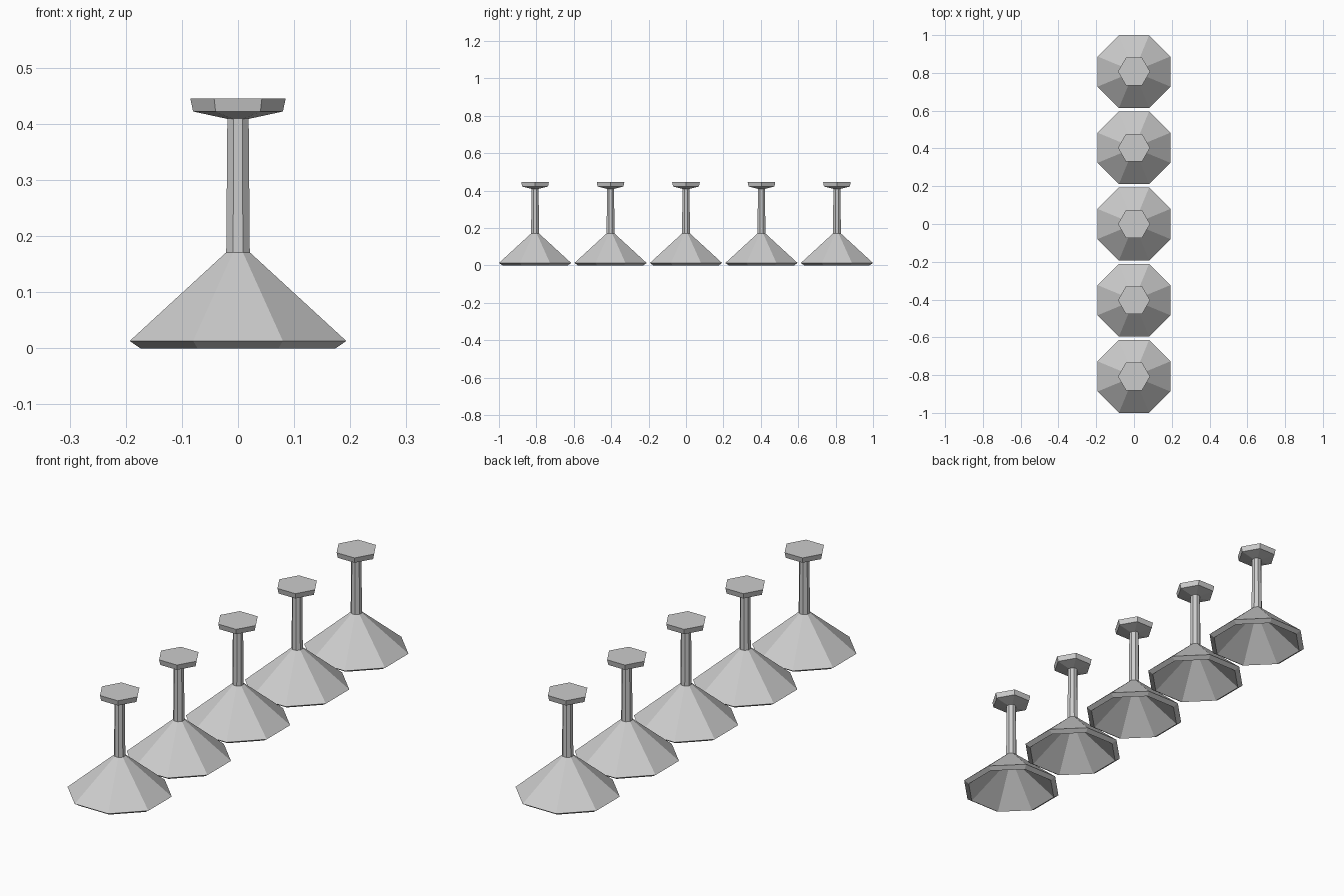
import bpy
import bmesh
from math import cos, sin, pi

cube = bpy.data.objects.get("Cube")
if cube:
    bpy.data.objects.remove(cube, do_unlink=True)

# Single plain grey finish
grey = bpy.data.materials.new("grey_metal")
grey.use_nodes = True
colour = (0.6, 0.6, 0.6, 1)
grey.diffuse_color = colour
grey.node_tree.nodes["Principled BSDF"].inputs["Base Color"].default_value = colour


def lathe(name, profile, sides, turn):
    """Flat-sided solid of revolution from (radius, height) pairs, low to high."""
    bm = bmesh.new()
    rings = [[bm.verts.new((r * cos(turn + 2 * pi * i / sides),
                            r * sin(turn + 2 * pi * i / sides), z))
              for i in range(sides)] for r, z in profile]
    for low, high in zip(rings, rings[1:]):
        for i in range(sides):
            j = (i + 1) % sides
            bm.faces.new((low[i], low[j], high[j], high[i]))
    bm.faces.new(rings[0][::-1])
    bm.faces.new(rings[-1])
    bmesh.ops.recalc_face_normals(bm, faces=bm.faces)
    mesh = bpy.data.meshes.new(name)
    bm.to_mesh(mesh)
    bm.free()
    mesh.materials.append(grey)
    return mesh


flat = 1 / cos(pi / 8)  # octagon flat distance to corner radius
eighth = pi / 8

# Hollow octagonal shade: inner cone, bevelled lip, outer cone
shade = lathe("shade", [(0.01, 0.15), (0.174 * flat, 0), (0.193 * flat, 0.013),
                        (0.021 * flat, 0.171)], 8, eighth)
# Slightly tapering stem
stem = lathe("stem", [(0.021 * flat, 0.171), (0.019 * flat, 0.411)], 8, eighth)
# Hexagonal ceiling mount
mount = lathe("mount", [(0.02, 0.409), (0.08, 0.422), (0.085, 0.445)], 6, 0)

# Row of five lamps
spacing = 0.4035
for n in range(5):
    for part in (shade, stem, mount):
        obj = bpy.data.objects.new(f"{part.name}_{n + 1}", part)
        obj.location.y = (n - 2) * spacing
        bpy.context.collection.objects.link(obj)
